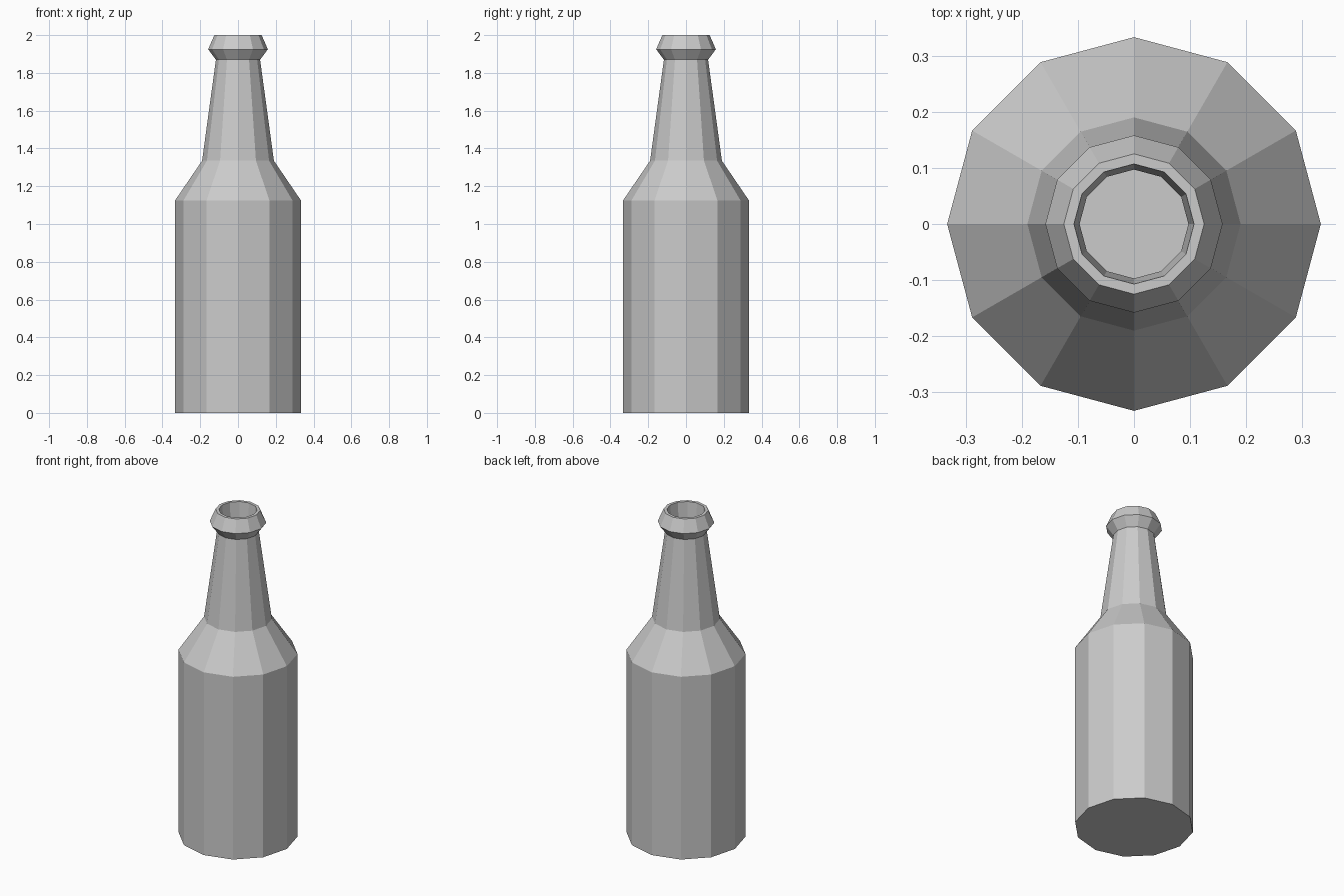
import bpy
import bmesh
import math
from mathutils import Matrix

if "Cube" in bpy.data.objects:
    bpy.data.objects.remove(bpy.data.objects["Cube"], do_unlink=True)

SIDES = 12


def make_material(name, colour):
    mat = bpy.data.materials.new(name)
    mat.use_nodes = True
    mat.diffuse_color = colour
    mat.node_tree.nodes["Principled BSDF"].inputs["Base Color"].default_value = colour
    return mat


def lathe(name, profile, mat):
    """Turn a (radius, height) profile about z, closing both ends."""
    bm = bmesh.new()
    rings = []
    for radius, z in profile:
        ring = [bm.verts.new(Matrix.Rotation(math.tau * i / SIDES, 3, "Z") @ bm_point)
                for i, bm_point in enumerate([Matrix.Identity(3).col[0] * radius] * SIDES)]
        for v in ring:
            v.co.z = z
        rings.append(ring)
    for low, high in zip(rings, rings[1:]):
        for i in range(SIDES):
            j = (i + 1) % SIDES
            bm.faces.new((low[i], low[j], high[j], high[i]))
    bm.faces.new(rings[0][::-1])
    bm.faces.new(rings[-1])
    bmesh.ops.recalc_face_normals(bm, faces=bm.faces)
    mesh = bpy.data.meshes.new(name)
    bm.to_mesh(mesh)
    bm.free()
    mesh.materials.append(mat)
    obj = bpy.data.objects.new(name, mesh)
    bpy.context.collection.objects.link(obj)
    return obj


glass = make_material("light grey", (0.6, 0.6, 0.6, 1.0))

# Outer wall: body, shoulder, neck, lip bulge and rim
outer = [(0.333, 0), (0.333, 1.125), (0.19, 1.335), (0.117, 1.87),
         (0.158, 1.925), (0.125, 2.0)]
# Inner wall: mouth, throat, shoulder, body and floor
inner = [(0.107, 2.0), (0.097, 1.87), (0.168, 1.33), (0.31, 1.115), (0.31, 0.025)]

lathe("bottle", outer + inner, glass)
